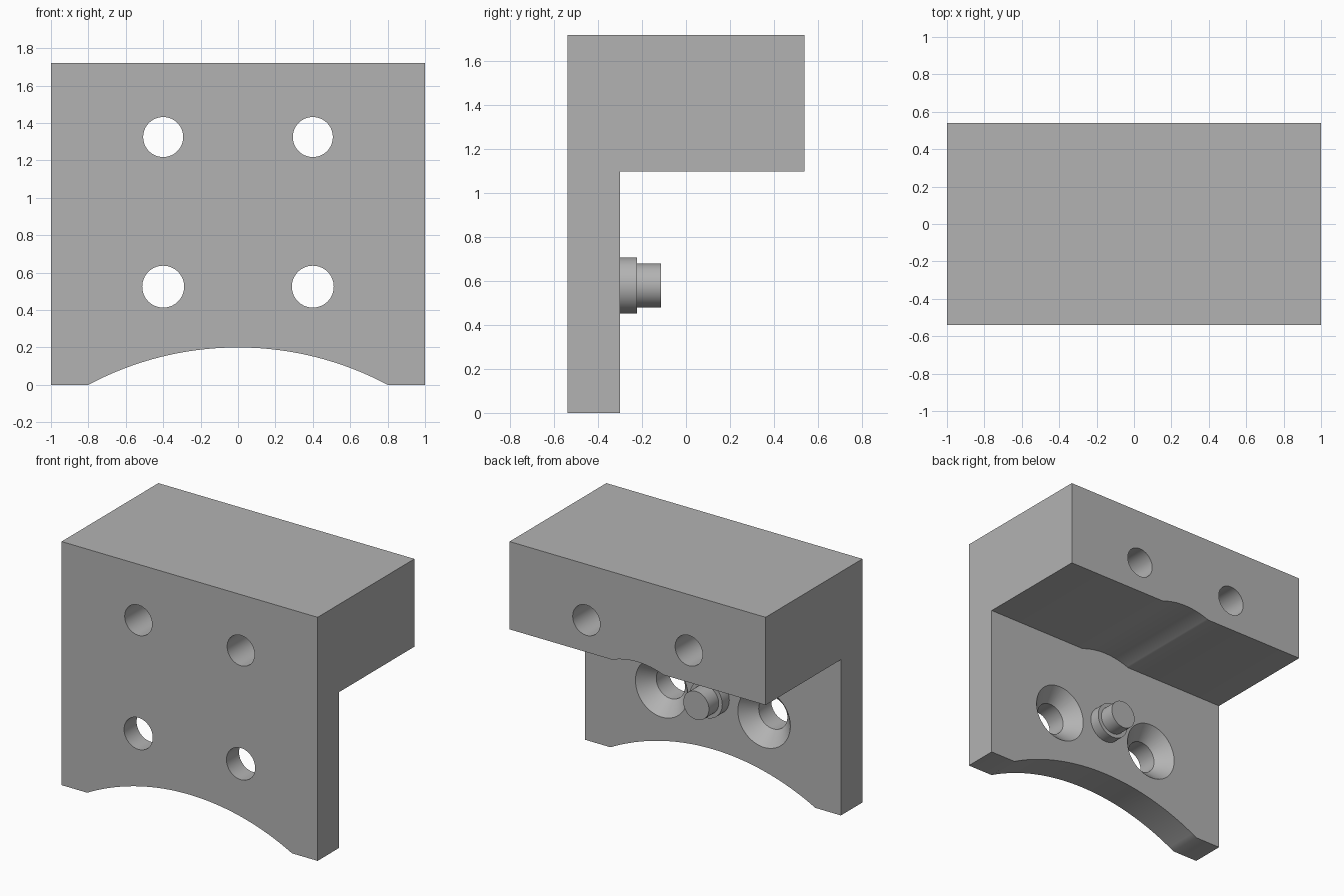
import bpy, bmesh, math

if "Cube" in bpy.data.objects:
    bpy.data.objects.remove(bpy.data.objects["Cube"])

# Single plain grey
grey = bpy.data.materials.new("grey")
grey.use_nodes = True
grey.diffuse_color = (0.45, 0.45, 0.45, 1)
grey.node_tree.nodes["Principled BSDF"].inputs["Base Color"].default_value = grey.diffuse_color

FRONT, PLATE_BACK, BACK = -0.54, -0.30, 0.54
TOP, BLOCK_BOTTOM, PIN_Z = 1.72, 1.10, 0.58


def finish(name, bm):
    bmesh.ops.recalc_face_normals(bm, faces=bm.faces)
    mesh = bpy.data.meshes.new(name)
    bm.to_mesh(mesh)
    bm.free()
    mesh.materials.append(grey)
    obj = bpy.data.objects.new(name, mesh)
    bpy.context.collection.objects.link(obj)
    return obj


def turned(name, x, z, profile, segments=64):
    """Solid turned about a line along y; profile is a list of (y, radius)."""
    bm = bmesh.new()
    rings = []
    for y, r in profile:
        angles = [math.tau * i / segments for i in range(segments)]
        rings.append([bm.verts.new((x + r * math.cos(a), y, z + r * math.sin(a))) for a in angles])
    for a, b in zip(rings, rings[1:]):
        for i in range(segments):
            j = (i + 1) % segments
            bm.faces.new((a[i], a[j], b[j], b[i]))
    bm.faces.new(rings[0])
    bm.faces.new(rings[-1])
    return finish(name, bm)


def smooth(obj):
    bpy.ops.object.select_all(action="DESELECT")
    obj.select_set(True)
    bpy.context.view_layer.objects.active = obj
    bpy.ops.object.shade_smooth_by_angle(angle=math.radians(30))


# Bracket: L-shaped side profile pulled across the width
bm = bmesh.new()
outline = [(FRONT, 0), (PLATE_BACK, 0), (PLATE_BACK, BLOCK_BOTTOM),
           (BACK, BLOCK_BOTTOM), (BACK, TOP), (FRONT, TOP)]
side = bm.faces.new([bm.verts.new((-1, y, z)) for y, z in outline])
pulled = bmesh.ops.extrude_face_region(bm, geom=[side])["geom"]
bmesh.ops.translate(bm, vec=(2, 0, 0), verts=[v for v in pulled if isinstance(v, bmesh.types.BMVert)])
bracket = finish("bracket", bm)

# Cutters: bottom arch, clearance groove under the block, bolt holes
cutters = [
    turned("arch_cutter", 0, -1.5, [(-0.7, 1.7), (0, 1.7)], 256),
    turned("groove_cutter", 0, PIN_Z, [(PLATE_BACK, 0.557), (0.7, 0.557)], 128),
]
for x in (-0.4, 0.4):
    cutters.append(turned("long_hole_cutter", x, 1.325, [(-0.7, 0.107), (0.7, 0.107)]))
    cutters.append(turned("countersunk_hole_cutter", x, 0.525,
                          [(-0.7, 0.112), (PLATE_BACK - 0.1, 0.112),
                           (PLATE_BACK, 0.205), (PLATE_BACK + 0.02, 0.225)]))
for cutter in cutters:
    cut = bracket.modifiers.new(cutter.name, "BOOLEAN")
    cut.operation = "DIFFERENCE"
    cut.solver = "EXACT"
    cut.object = cutter
    cutter.hide_render = True

# Bake the cuts and discard the cutters
graph = bpy.context.evaluated_depsgraph_get()
baked = bpy.data.meshes.new_from_object(bracket.evaluated_get(graph))
bracket.modifiers.clear()
bracket.data = baked
for cutter in cutters:
    bpy.data.objects.remove(cutter)
smooth(bracket)

# Stepped locating pin on the back of the plate
pin = turned("locating_pin", 0, PIN_Z,
             [(PLATE_BACK - 0.02, 0.128), (-0.222, 0.128), (-0.222, 0.1), (-0.113, 0.1)])
smooth(pin)
